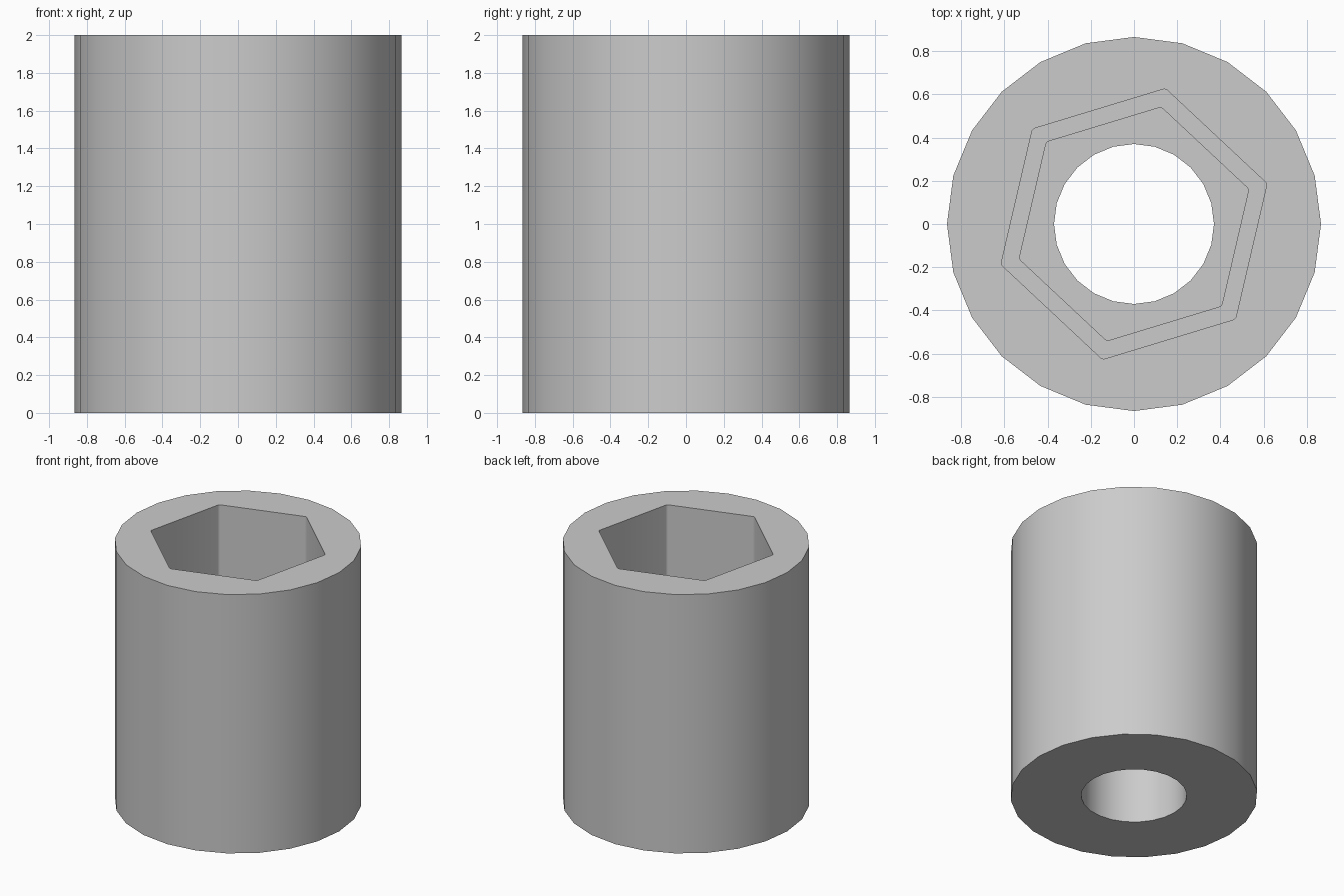
import bpy
import bmesh
from math import cos, sin, radians, pi

cube = bpy.data.objects.get("Cube")
if cube:
    bpy.data.objects.remove(cube, do_unlink=True)

HEIGHT, LEDGE_Z, FLOOR_Z = 2.0, 1.0, 0.6
SIDES = 24


def circle(radius):
    return [(radius * cos(2 * pi * i / SIDES), radius * sin(2 * pi * i / SIDES))
            for i in range(SIDES)]


def hexagon(radius, turn=16.9, fillet=0.02):
    """Hexagon outline with slightly rounded corners."""
    points = []
    centre = radius - fillet / cos(radians(30))
    for i in range(6):
        a = radians(turn + 60 * i)
        for step in (-30, -10, 10, 30):
            b = a + radians(step)
            points.append((centre * cos(a) + fillet * cos(b),
                           centre * sin(a) + fillet * sin(b)))
    return points


bm = bmesh.new()


def ring(outline, z):
    verts = [bm.verts.new((x, y, z)) for x, y in outline]
    return [bm.edges.new((verts[i - 1], verts[i])) for i in range(len(verts))]


def wall(outline, z0, z1):
    """Vertical wall; returns its lower and upper rims."""
    low, high = ring(outline, z0), ring(outline, z1)
    bmesh.ops.bridge_loops(bm, edges=low + high)
    return low, high


def flat_face(outer, inner):
    bmesh.ops.triangle_fill(bm, edges=outer + inner, use_beauty=True)


# Outer barrel, stepped hexagonal socket and through bore
barrel_low, barrel_high = wall(circle(0.865), 0, HEIGHT)
socket_low, socket_high = wall(hexagon(0.643), LEDGE_Z, HEIGHT)
inner_low, inner_high = wall(hexagon(0.555), FLOOR_Z, LEDGE_Z)
bore_low, bore_high = wall(circle(0.37), 0, FLOOR_Z)

# Top rim, socket ledge, socket floor and underside
flat_face(barrel_high, socket_high)
flat_face(socket_low, inner_high)
flat_face(inner_low, bore_high)
flat_face(barrel_low, bore_low)
bmesh.ops.recalc_face_normals(bm, faces=bm.faces[:])

mesh = bpy.data.meshes.new("socket_sleeve")
bm.to_mesh(mesh)
bm.free()
sleeve = bpy.data.objects.new("socket_sleeve", mesh)
bpy.context.collection.objects.link(sleeve)

# Plain grey material
grey = bpy.data.materials.new("plain_grey")
grey.use_nodes = True
colour = (0.6, 0.6, 0.6, 1)
grey.diffuse_color = colour
grey.node_tree.nodes["Principled BSDF"].inputs["Base Color"].default_value = colour
mesh.materials.append(grey)

# Smooth round walls, crisp rims and hexagon corners
bpy.ops.object.select_all(action="DESELECT")
sleeve.select_set(True)
bpy.context.view_layer.objects.active = sleeve
bpy.ops.object.shade_smooth_by_angle(angle=radians(17))
